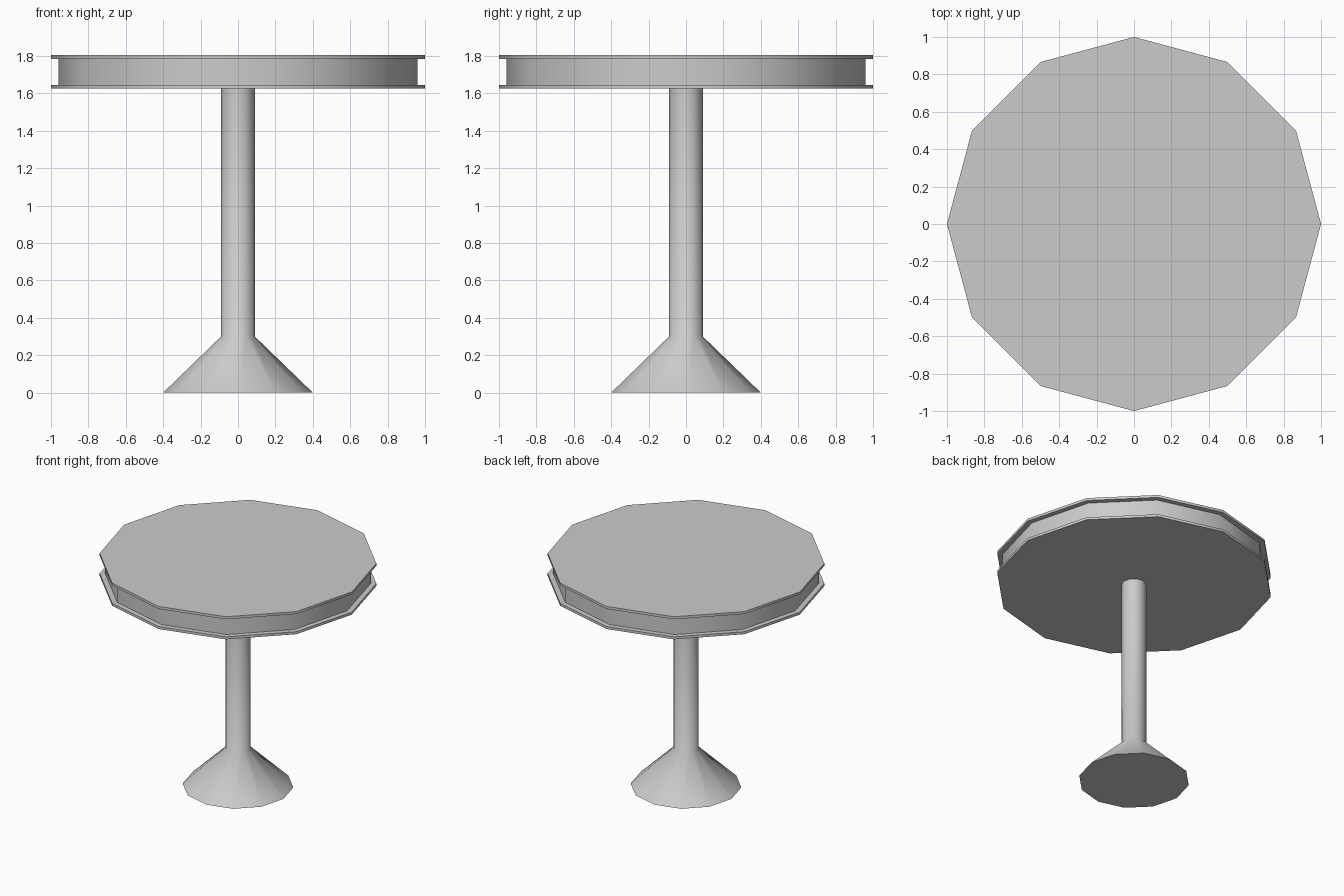
import bpy, bmesh
from math import cos, sin, tau, radians

if "Cube" in bpy.data.objects:
    bpy.data.objects.remove(bpy.data.objects["Cube"])

SIDES = 12


def lathe(name, profile):
    """Revolve (radius, z) points, bottom to top, and cap both ends."""
    bm = bmesh.new()
    rings = [[bm.verts.new((r * cos(tau * i / SIDES), r * sin(tau * i / SIDES), z))
              for i in range(SIDES)] for r, z in profile]
    for a, b in zip(rings, rings[1:]):
        for i in range(SIDES):
            j = (i + 1) % SIDES
            bm.faces.new((a[i], a[j], b[j], b[i]))
    bm.faces.new(rings[0][::-1])
    bm.faces.new(rings[-1])
    mesh = bpy.data.meshes.new(name)
    bm.to_mesh(mesh)
    bm.free()
    obj = bpy.data.objects.new(name, mesh)
    bpy.context.collection.objects.link(obj)
    bpy.ops.object.select_all(action='DESELECT')
    obj.select_set(True)
    bpy.context.view_layer.objects.active = obj
    bpy.ops.object.shade_smooth_by_angle(angle=radians(50))
    return obj


# Flared foot and straight column
lathe("pedestal", [(0.4, 0), (0.09, 0.3), (0.09, 1.625)])

# Round top: two thin rims with a recessed band between them
lathe("table_top", [(1, 1.625), (1, 1.645), (0.96, 1.645),
                    (0.96, 1.785), (1, 1.785), (1, 1.805)])
